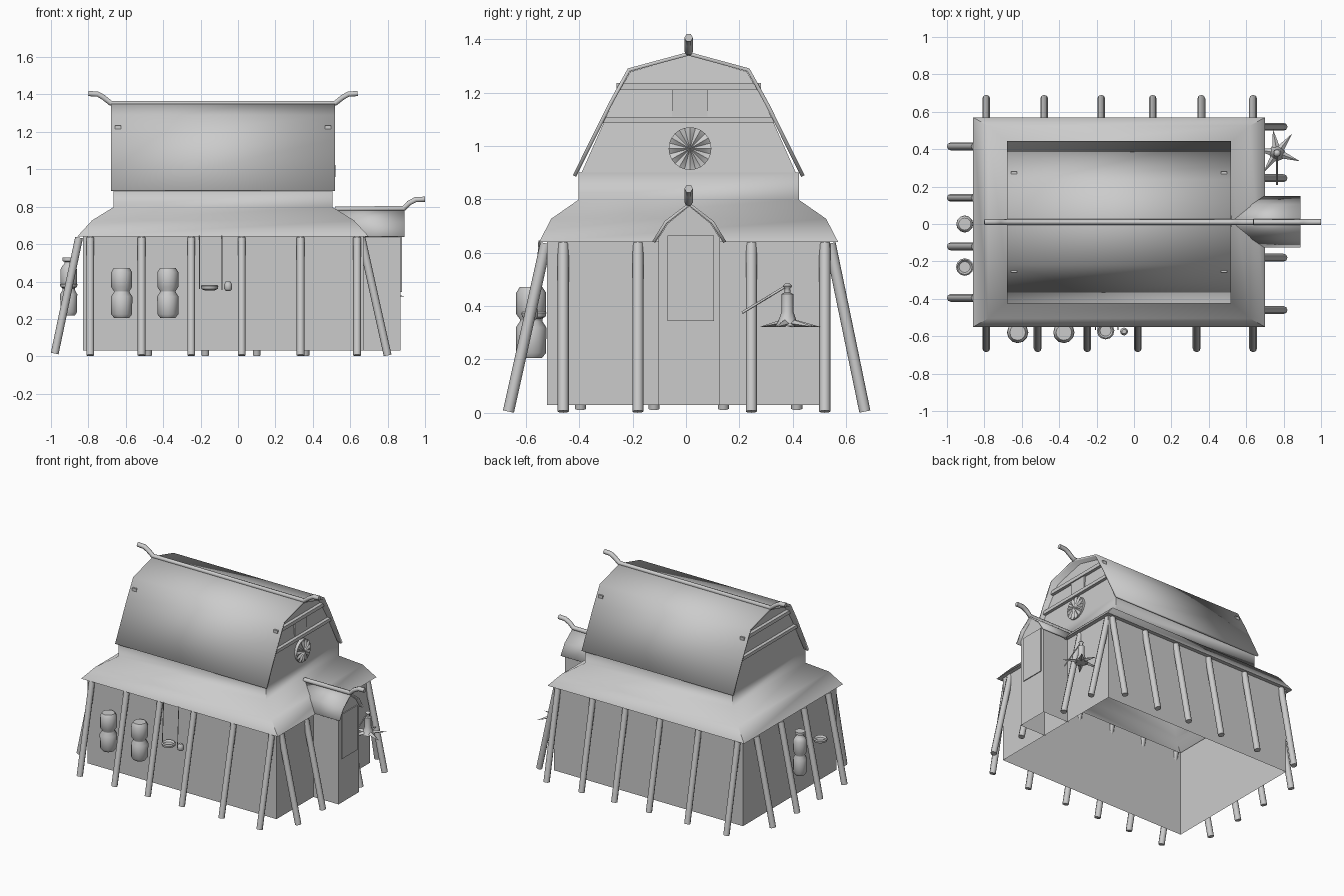
import bpy, math
from mathutils import Vector

if "Cube" in bpy.data.objects:
    bpy.data.objects.remove(bpy.data.objects["Cube"])

CX, CY = -0.08, 0.01


def mesh_obj(name, verts, faces, angle=40, thick=0):
    me = bpy.data.meshes.new(name)
    me.from_pydata([tuple(v) for v in verts], [], faces)
    me.update()
    ob = bpy.data.objects.new(name, me)
    bpy.context.collection.objects.link(ob)
    if thick:
        m = ob.modifiers.new("thickness", 'SOLIDIFY')
        m.thickness = thick
        m.offset = -1
    bpy.ops.object.select_all(action='DESELECT')
    ob.select_set(True)
    bpy.context.view_layer.objects.active = ob
    bpy.ops.object.shade_smooth_by_angle(angle=math.radians(angle))
    return ob


def tube(name, pts, r, res=2):
    cu = bpy.data.curves.new(name, 'CURVE')
    cu.dimensions = '3D'
    cu.bevel_depth, cu.bevel_resolution, cu.use_fill_caps = r, res, True
    sp = cu.splines.new('POLY')
    sp.points.add(len(pts) - 1)
    for p, c in zip(sp.points, pts):
        p.co = (*c, 1)
    ob = bpy.data.objects.new(name, cu)
    bpy.context.collection.objects.link(ob)
    return ob


def lathe(name, profile, x, y, n=12):
    verts, faces = [], []
    for r, z in profile:
        for i in range(n):
            a = 2 * math.pi * i / n
            verts.append((x + r * math.cos(a), y + r * math.sin(a), z))
    for j in range(len(profile) - 1):
        for i in range(n):
            k = (i + 1) % n
            faces.append((j*n + i, j*n + k, (j+1)*n + k, (j+1)*n + i))
    faces += [tuple(range(n))[::-1], tuple(range(len(verts) - n, len(verts)))]
    return mesh_obj(name, verts, faces, 50)


def box(name, x0, x1, y0, y1, z0, z1):
    v = [(x, y, z) for x in (x0, x1) for y in (y0, y1) for z in (z0, z1)]
    f = [(0, 1, 3, 2), (4, 6, 7, 5), (0, 4, 5, 1), (2, 3, 7, 6), (0, 2, 6, 4), (1, 5, 7, 3)]
    return mesh_obj(name, v, f)


def sheet(name, prof, starts, x1, thick):
    # roof shell: y-z profile stretched along x
    n = len(prof)
    v = [(x, y, z) for x, (y, z) in zip(starts, prof)] + [(x1, y, z) for y, z in prof]
    f = [(i, n + i, n + i + 1, i + 1) for i in range(n - 1)]
    return mesh_obj(name, v, f, 40, thick)


def mirrored(half, cy):
    # half profile of (offset, z), outside to the ridge at offset 0
    return [(cy - d, z) for d, z in half] + [(cy + d, z) for d, z in half[-2::-1]]


# hollow walls, soffit, skirt roof and upper wall in one lofted shell
rings = [(0.75, 0.53, 0.03), (0.75, 0.53, 0.642), (0.78, 0.56, 0.64),
         (0.70, 0.515, 0.727), (0.585, 0.413, 0.798), (0.585, 0.413, 0.90)]
verts = [(CX + sx * a, CY + sy * b, z) for a, b, z in rings
         for sx, sy in ((-1, -1), (1, -1), (1, 1), (-1, 1))]
faces = [(4*j + i, 4*j + (i+1) % 4, 4*j + 4 + (i+1) % 4, 4*j + 4 + i)
         for j in range(len(rings) - 1) for i in range(4)]
mesh_obj("walls_and_skirt_roof", verts, faces, 60)

# upper barn roof
half = [(0.434, 0.89), (0.30, 1.16), (0.228, 1.29), (0, 1.352)]
sheet("upper_roof", mirrored(half, CY), [-0.679] * 7, 0.518, 0.014)

# gable walls lean slightly inward, with cross beams
gable = mirrored([(0.41, 0.88), (0.288, 1.155), (0.218, 1.278), (0, 1.34)], CY)


def gable_x(z, side):
    return CX + side * (0.585 - 0.09 * (z - 0.88))


for side, tag in ((1, "right"), (-1, "left")):
    v = [(gable_x(z, side), y, z) for y, z in gable]
    mesh_obj(tag + "_gable", v, [tuple(range(7))[::side * -1]])
    for z0, z1, w in ((1.21, 1.235, 0.27), (1.085, 1.108, 0.32)):
        x = gable_x(z0, side)
        box(tag + "_gable_beam", *sorted((x - side*0.01, x + side*0.022)), CY - w, CY + w, z0, z1)

# small square window and fluted round window on the right gable
box("square_window", 0.45, 0.488, CY - 0.062, CY + 0.07, 1.11, 1.21)
n, wx = 24, gable_x(0.99, 1)
v = [(wx + 0.026, 0.015, 0.99)]
for r, flute in ((0.055, 0.008), (0.08, 0.0)):
    for i in range(n):
        a = 2 * math.pi * i / n
        v.append((wx + 0.016 + flute * (-1) ** i, 0.015 + r * math.cos(a), 0.99 + r * math.sin(a)))
v += [(wx - 0.02, p[1], p[2]) for p in v[n + 1:]]
f = [(0, 1 + i, 1 + (i + 1) % n) for i in range(n)]
f += [(1 + j*n + i, 1 + (j+1)*n + i, 1 + (j+1)*n + (i+1) % n, 1 + j*n + (i+1) % n)
      for j in range(2) for i in range(n)]
mesh_obj("round_window", v, f, 30)

# porch walls (open underneath), roof and door panel
py = 0.012
pw = mirrored([(0.115, 0.03), (0.115, 0.655), (0.08, 0.71), (0, 0.775)], py)
k = len(pw)
v = [(0.66, y, z) for y, z in pw] + [(0.87, y, z) for y, z in pw]
f = [(0, k, k + 1, 1), (k - 2, 2*k - 2, 2*k - 1, k - 1), tuple(range(2*k - 1, k - 1, -1))]
mesh_obj("porch_walls", v, f)
ph = [(0.138, 0.643), (0.092, 0.718), (0, 0.788)]
sheet("porch_roof", mirrored(ph, py), [0.68, 0.62, 0.51, 0.62, 0.68], 0.89, 0.012)
box("porch_door", 0.86, 0.876, -0.07, 0.105, 0.345, 0.665)

# ridge beams with upturned ends
tube("main_ridge_beam", [(-0.80, CY, 1.405), (-0.75, CY, 1.402), (-0.72, CY, 1.385), (-0.68, CY, 1.353),
     (0.52, CY, 1.353), (0.56, CY, 1.385), (0.59, CY, 1.402), (0.64, CY, 1.405)], 0.016, 1)
tube("porch_ridge_beam", [(0.52, CY, 0.788), (0.885, CY, 0.79), (0.915, CY, 0.82),
     (0.95, CY, 0.838), (1.0, CY, 0.84)], 0.016, 1)

# slanted support poles around all four sides
for x in (-0.79, -0.515, -0.25, 0.02, 0.335, 0.637):
    tube("front_pole", [(x, -0.665, 0.005), (x, -0.525, 0.635)], 0.021)
for x in (-0.79, -0.48, -0.175, 0.10, 0.36, 0.637):
    tube("back_pole", [(x, 0.67, 0.005), (x, 0.54, 0.635)], 0.021)
for y in (0.415, 0.14, -0.12, -0.395):
    tube("left_pole", [(-0.98, y, 0.015), (-0.85, y, 0.635)], 0.021)
for y in (0.52, 0.245, -0.18, -0.46):
    tube("right_pole", [(0.80, y, 0.005), (0.66, y, 0.635)], 0.021)

# two-lobed jars hanging on the front and left
lobes = [(0.04, 0.205), (0.056, 0.225), (0.057, 0.32), (0.042, 0.343), (0.042, 0.35),
         (0.056, 0.37), (0.056, 0.45), (0.042, 0.472)]
for x in (-0.622, -0.375):
    lathe("front_jar", lobes, x, -0.58)
lathe("left_jar", [(r * 0.8, z + 0.012) for r, z in lobes] +
      [(0.022, 0.495), (0.022, 0.505), (0.034, 0.51), (0.034, 0.528), (0.02, 0.528)], -0.905, 0.0)

# bowls, small bottle and hanging cords
bowl = [(0.025, 0.352), (0.044, 0.36), (0.047, 0.375), (0.04, 0.382), (0.03, 0.37)]
lathe("front_bowl", bowl, -0.152, -0.57)
lathe("left_bowl", [(r, z + 0.01) for r, z in bowl], -0.905, -0.23)
lathe("small_bottle", [(0.012, 0.35), (0.021, 0.36), (0.021, 0.385), (0.012, 0.4)], -0.053, -0.575)
for x, z in ((-0.205, 0.36), (-0.085, 0.355)):
    tube("front_cord", [(x, -0.565, z), (x, -0.55, 0.645)], 0.003, 0)

# spiky ornament hanging on the right side
ox, oy = 0.765, 0.38
lathe("ornament_body", [(0.045, 0.325), (0.035, 0.342), (0.022, 0.38), (0.022, 0.445), (0.012, 0.45),
      (0.01, 0.465), (0.018, 0.475), (0.008, 0.485)], ox, oy, 8)
for deg in (-20, 52, 100, 170, 235):
    d = Vector((math.cos(math.radians(deg)), math.sin(math.radians(deg)), 0))
    s = Vector((-d.y, d.x, 0)) * 0.02
    c = Vector((ox, oy, 0.335))
    b = c + d * 0.03
    up = Vector((0, 0, 0.014))
    mesh_obj("ornament_arm", [b + s, b + up, b - s, b - up, c + d * 0.13 - up],
             [(0, 1, 4), (1, 2, 4), (2, 3, 4), (3, 0, 4), (0, 3, 2, 1)])
tube("ornament_stick", [(ox, 0.375, 0.475), (ox, 0.21, 0.375)], 0.005, 0)
